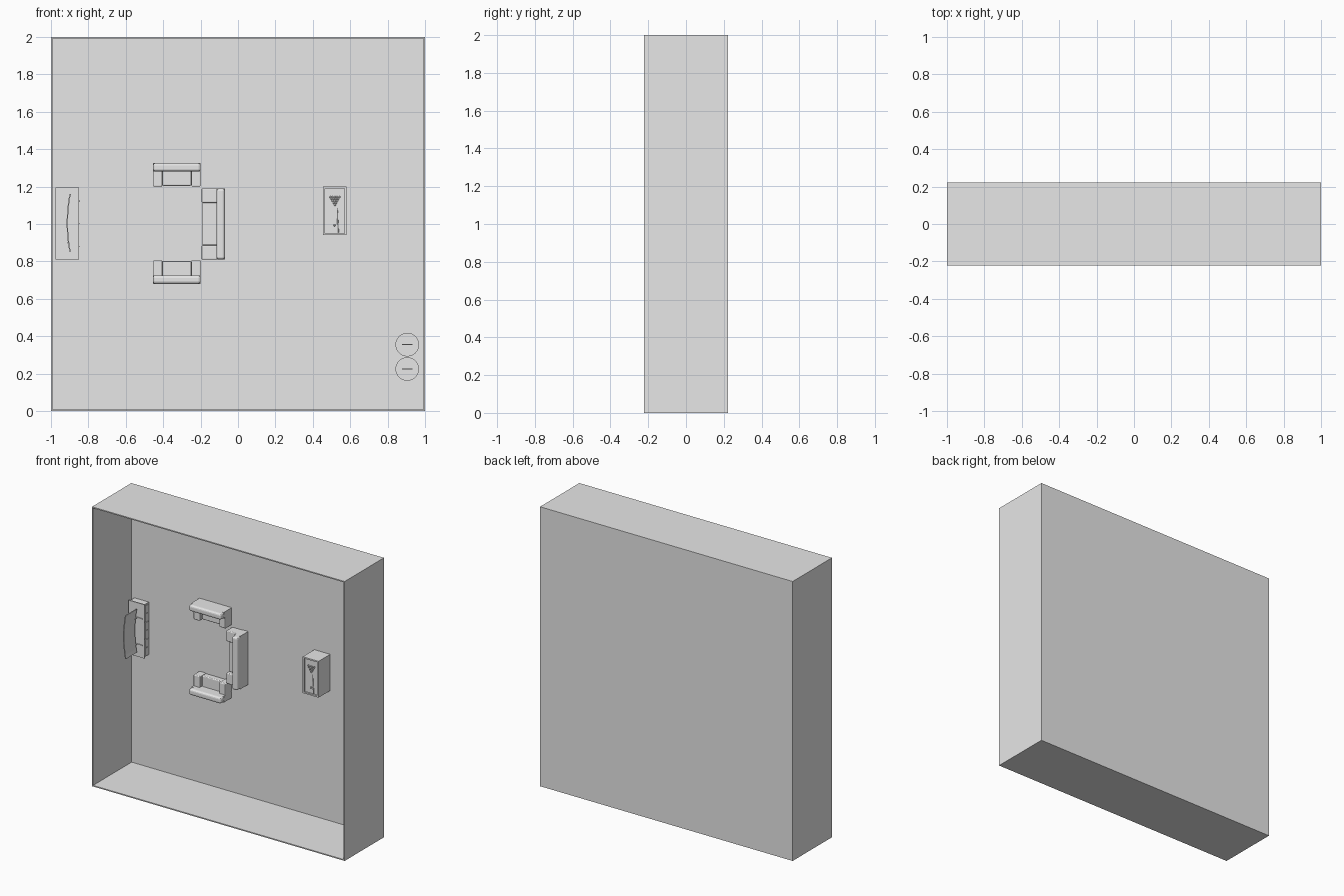
import bpy, bmesh, math
from mathutils import Matrix, Vector

cube = bpy.data.objects.get("Cube")
if cube:
    bpy.data.objects.remove(cube, do_unlink=True)

GREY = (0.8, 0.8, 0.8, 1)
mat = bpy.data.materials.new("plain grey")
mat.use_nodes = True
mat.diffuse_color = GREY
mat.node_tree.nodes["Principled BSDF"].inputs["Base Color"].default_value = GREY

DEPTH, WALL = 0.222, 0.008
FLOOR = DEPTH - WALL          # furniture stands here and rises towards -y


def finish(name, bm, loc=(0, 0, 0), turn=0.0, bevel=0.0, smooth=False):
    mesh = bpy.data.meshes.new(name)
    bmesh.ops.recalc_face_normals(bm, faces=bm.faces)
    if smooth:
        for f in bm.faces:
            f.smooth = len(f.verts) <= 4
    bm.to_mesh(mesh)
    bm.free()
    mesh.materials.append(mat)
    ob = bpy.data.objects.new(name, mesh)
    bpy.context.collection.objects.link(ob)
    ob.location = loc
    ob.rotation_euler.y = turn
    if bevel:
        mod = ob.modifiers.new("rounding", "BEVEL")
        mod.width, mod.segments = bevel, 3
    return ob


def box(name, xs, zs, hs, origin=(0, 0), turn=0.0, bevel=0.0):
    """Block given by its x, z and height-above-floor ranges."""
    bm = bmesh.new()
    size = Vector((xs[1] - xs[0], hs[1] - hs[0], zs[1] - zs[0]))
    mid = Vector((sum(xs) / 2, -sum(hs) / 2, sum(zs) / 2))
    bmesh.ops.create_cube(bm, size=1, matrix=Matrix.Translation(mid) @ Matrix.Diagonal(size.to_4d()))
    return finish(name, bm, (origin[0], FLOOR, origin[1]), turn, bevel)


def ball(name, x, z, h, r):
    bm = bmesh.new()
    bmesh.ops.create_uvsphere(bm, u_segments=10, v_segments=6, radius=r)
    return finish(name, bm, (x, FLOOR - h, z), smooth=True)


def disc(name, x, z, hs, r_low, r_top):
    bm = bmesh.new()
    bmesh.ops.create_cone(bm, cap_ends=True, segments=32, radius1=r_low, radius2=r_top,
                          depth=hs[1] - hs[0], matrix=Matrix.Rotation(math.pi / 2, 4, "X"))
    return finish(name, bm, (x, FLOOR - sum(hs) / 2, z), smooth=True)


# Room: open-fronted shell with thin walls
bm = bmesh.new()
bmesh.ops.create_cube(bm, size=1, matrix=Matrix.Translation((0, 0, 1)) @ Matrix.Diagonal((2, 2 * DEPTH, 2, 1)))
bmesh.ops.delete(bm, geom=[f for f in bm.faces if f.normal.y < -0.5], context="FACES")
room = finish("room_shell", bm)
solid = room.modifiers.new("walls", "SOLIDIFY")
solid.thickness, solid.offset, solid.use_even_offset = WALL, -1, True


# Seating: local +z is the back side
def seat(name, centre, width, arm, turn):
    w, d = width / 2, 0.0625
    back = d - 0.045
    box(name + "_base", (-w + arm, w - arm), (-d + 0.004, back + 0.01), (0, 0.045), centre, turn, 0.006)
    for side, s in (("left", 1), ("right", -1)):
        xs = sorted((s * w, s * (w - arm)))
        box(f"{name}_{side}_arm", xs, (-d, back + 0.01), (0, 0.07), centre, turn, 0.006)
    box(name + "_back_base", (-w, w), (back, d), (0, 0.09), centre, turn)
    box(name + "_back_cushion", (-w, w), (back, d), (0.07, 0.125), centre, turn, 0.014)


seat("upper_armchair", (-0.327, 1.263), 0.255, 0.05, 0)
seat("lower_armchair", (-0.327, 0.743), 0.255, 0.05, math.pi)
seat("sofa", (-0.132, 1.0), 0.38, 0.077, math.pi / 2)

# Media cabinet with drawer fronts and knobs
TOP = 0.06
box("cabinet_body", (-0.97, -0.856), (0.815, 1.19), (0, TOP - 0.008))
box("cabinet_top", (-0.975, -0.85), (0.81, 1.195), (TOP - 0.008, TOP))
for i in range(3):
    z = 0.88 + 0.1225 * i
    box(f"drawer_front_{i + 1}", (-0.857, -0.852), (z - 0.055, z + 0.055), (0.008, 0.046))
    ball(f"drawer_knob_{i + 1}", -0.85, z, 0.03, 0.004)

# Curved screen on two feet
bm = bmesh.new()
HALF, STEPS = 0.155, 12
rings = []
for i in range(STEPS + 1):
    t = 2 * i / STEPS - 1
    x = -0.901 - 0.015 * (1 - t * t)
    rings.append([bm.verts.new((x + dx, FLOOR - h, 1.005 + t * HALF))
                  for dx, h in ((0, 0.08), (0.007, 0.08), (0.007, 0.205), (0, 0.205))])
for a, b in zip(rings, rings[1:]):
    for k in range(4):
        bm.faces.new((a[k], a[(k + 1) % 4], b[(k + 1) % 4], b[k]))
bm.faces.new(rings[0])
bm.faces.new(rings[-1][::-1])
finish("curved_screen", bm)
for side, z in (("left", 1.09), ("right", 0.9)):
    box(f"screen_{side}_foot", (-0.955, -0.865), (z - 0.003, z + 0.003), (TOP, TOP + 0.006))
    box(f"screen_{side}_post", (-0.912, -0.904), (z - 0.003, z + 0.003), (TOP, 0.09))

# Game table with raised rim, racked balls and a cue
X, Z = (0.455, 0.58), (0.94, 1.2)
BED, RIM = 0.12, 0.01
box("game_table_body", X, Z, (0, BED))
for i, x in enumerate(X):
    xs = (x, x + RIM) if i == 0 else (x - RIM, x)
    box(f"table_side_rim_{i + 1}", xs, Z, (BED, BED + 0.012))
for i, z in enumerate(Z):
    zs = (z, z + RIM) if i == 0 else (z - RIM, z)
    box(f"table_end_rim_{i + 1}", (X[0] + RIM, X[1] - RIM), zs, (BED, BED + 0.012))
for row in range(5):
    for k in range(row + 1):
        ball(f"rack_ball_{row}_{k}", 0.518 + (k - row / 2) * 0.012, 1.102 + row * 0.0105, BED + 0.005, 0.0055)
ball("cue_ball", 0.516, 0.993, BED + 0.005, 0.0055)
bm = bmesh.new()
bmesh.ops.create_cone(bm, cap_ends=True, segments=8, radius1=0.004, radius2=0.002, depth=0.135)
finish("cue_stick", bm, (0.533, FLOOR - BED - 0.006, 1.022), -0.04)

# Two round bins with lids and handles
for i, z in enumerate((0.355, 0.225)):
    n = f"bin_{i + 1}"
    disc(n + "_body", 0.905, z, (0, 0.13), 0.055, 0.055)
    disc(n + "_rim", 0.905, z, (0.13, 0.14), 0.063, 0.063)
    disc(n + "_lid", 0.905, z, (0.14, 0.146), 0.05, 0.05)
    box(n + "_handle", (-0.028, 0.028), (-0.003, 0.003), (0.146, 0.158), (0.905, z))
